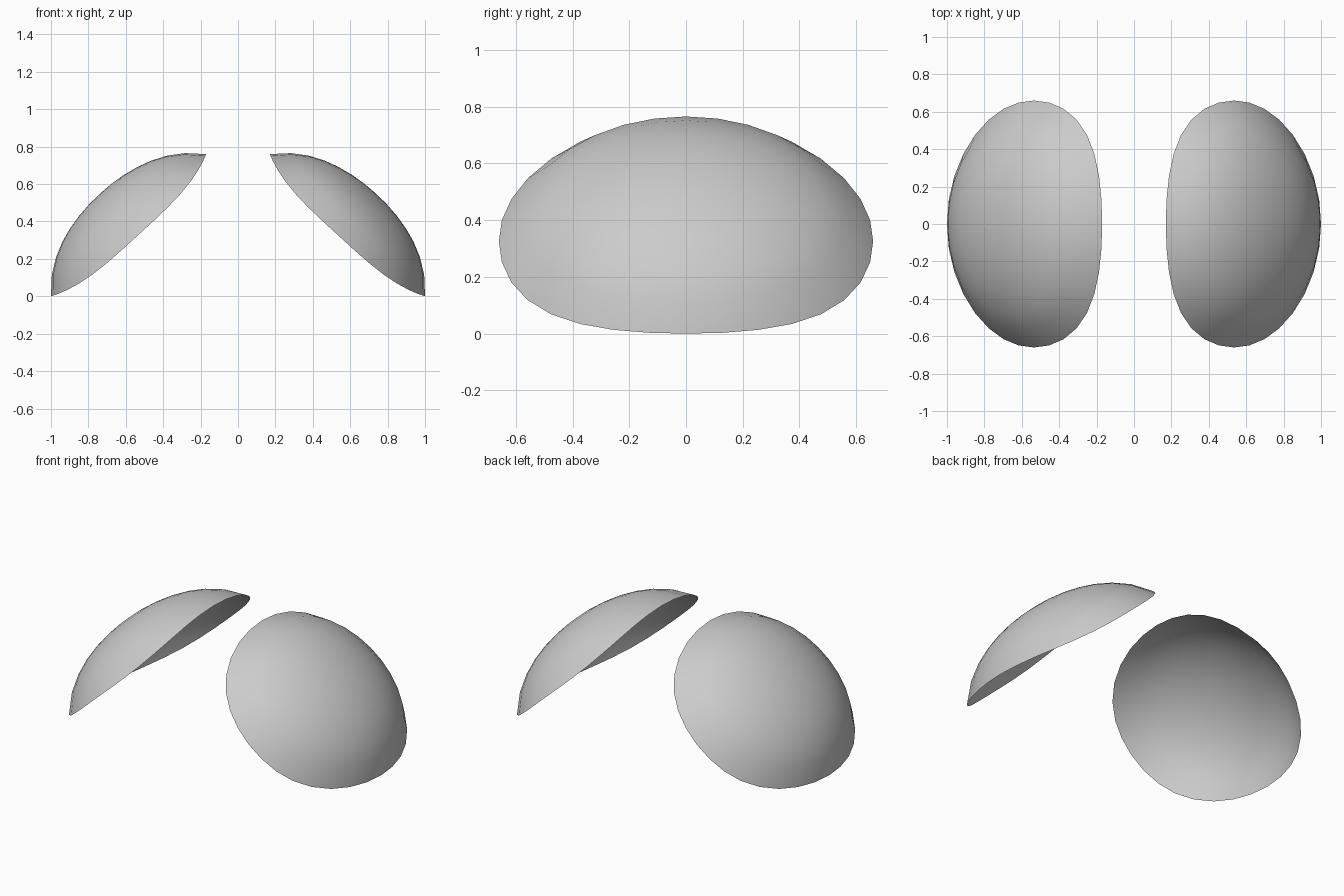
import bpy, bmesh, math

if "Cube" in bpy.data.objects:
    bpy.data.objects.remove(bpy.data.objects["Cube"])

SEGS, RINGS = 32, 7
CX, CZ = 0.585, 0.38            # middle of the rim
UX, UZ = 0.737, -0.675          # direction down the slope
NX, NZ = 0.675, 0.737           # direction out of the dome


def dome_point(r, a):
    # oval outline, slightly squared on the diagonals
    k = r * (1 + 0.02 * math.sin(2 * a) ** 2)
    u, y = 0.563 * k * math.cos(a), 0.66 * k * math.sin(a)
    # height on a flattened ellipsoid, so the rim dips at the sides
    w = 0.5 * math.sqrt(max(0, 1 - (u / 0.671) ** 2 - (y / 0.719) ** 2)) - 0.272
    w += 0.03 * (u / 0.563) ** 2 * (1 - r * r)
    return (CX + UX * u + NX * w, y, CZ + UZ * u + NZ * w)


def shell(name, side):
    bm = bmesh.new()

    def add(r, a):
        x, y, z = dome_point(r, a)
        return bm.verts.new((side * x, y, z))

    apex = add(0, 0)
    rings = [[add(i / RINGS, 2 * math.pi * j / SEGS) for j in range(SEGS)]
             for i in range(1, RINGS + 1)]
    for j in range(SEGS):
        k = (j + 1) % SEGS
        bm.faces.new((apex, rings[0][j], rings[0][k]))
        for a, b in zip(rings, rings[1:]):
            bm.faces.new((a[j], b[j], b[k], a[k]))
    if side < 0:
        bmesh.ops.reverse_faces(bm, faces=bm.faces[:])
    for f in bm.faces:
        f.smooth = True
    mesh = bpy.data.meshes.new(name)
    bm.to_mesh(mesh)
    bm.free()
    bpy.context.collection.objects.link(bpy.data.objects.new(name, mesh))


# Pair of open, tilted domes
shell("right_shell", 1)
shell("left_shell", -1)
